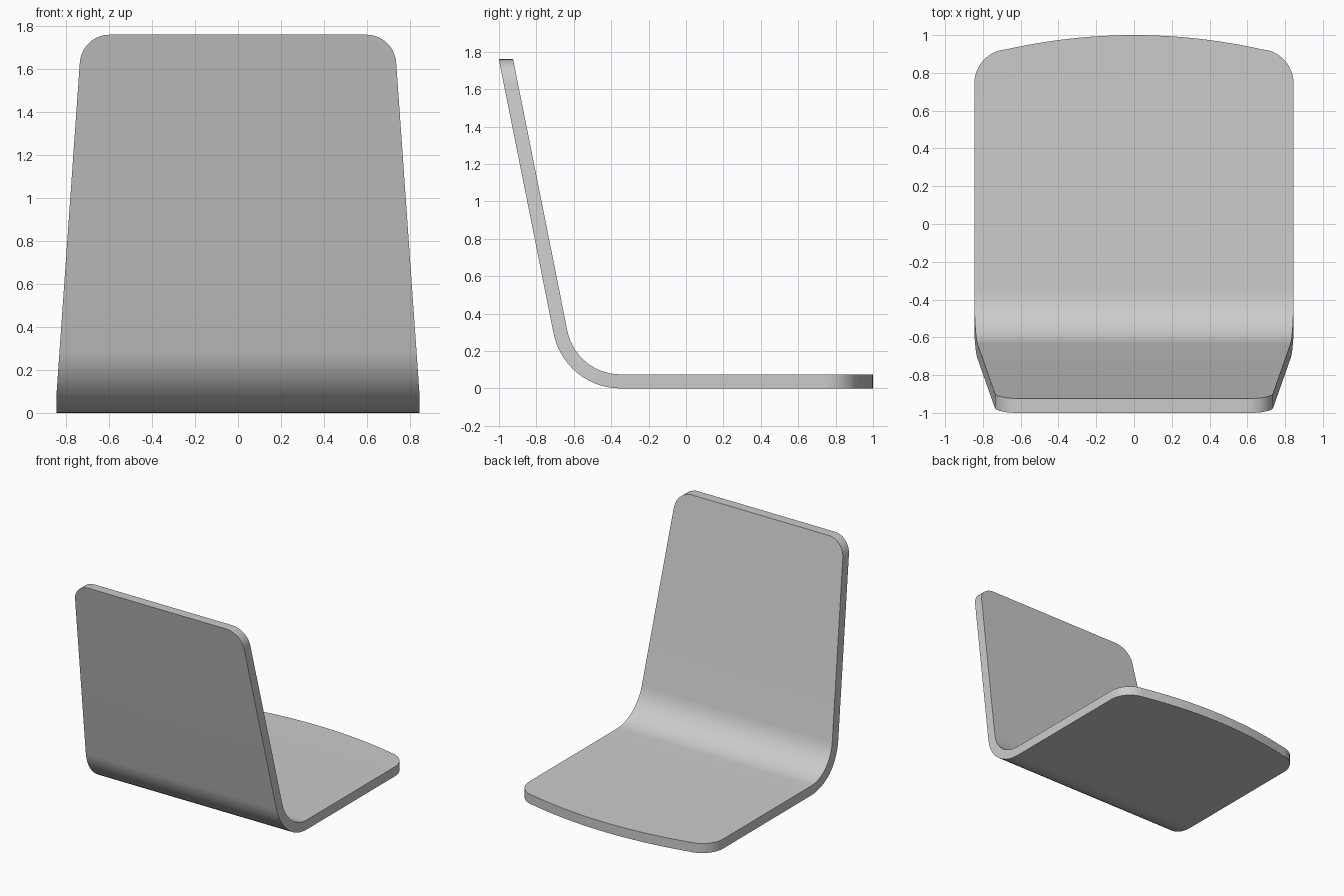
import bpy, bmesh
from math import sin, cos, radians, tan
from mathutils import Vector

if "Cube" in bpy.data.objects:
    bpy.data.objects.remove(bpy.data.objects["Cube"])


def prism(name, outline, place, lo, hi):
    """Extrude a 2D outline; place(a, b, depth) maps it into 3D."""
    bm = bmesh.new()
    face = bm.faces.new([bm.verts.new(place(a, b, lo)) for a, b in outline])
    ext = bmesh.ops.extrude_face_region(bm, geom=[face])
    move = Vector(place(0, 0, hi)) - Vector(place(0, 0, lo))
    bmesh.ops.translate(bm, vec=move,
                        verts=[g for g in ext["geom"] if isinstance(g, bmesh.types.BMVert)])
    bmesh.ops.recalc_face_normals(bm, faces=bm.faces)
    mesh = bpy.data.meshes.new(name)
    bm.to_mesh(mesh)
    bm.free()
    obj = bpy.data.objects.new(name, mesh)
    bpy.context.collection.objects.link(obj)
    return obj


def round_corner(prev, corner, nxt, t, n=10):
    """Circular fillet with tangent length t on both legs."""
    c = Vector(corner)
    u, v = (Vector(prev) - c).normalized(), (Vector(nxt) - c).normalized()
    half = u.angle(v) / 2
    r = t * tan(half)
    centre = c + (u + v).normalized() * (t / cos(half))
    a, b = c + u * t - centre, c + v * t - centre
    sweep = a.angle(b)
    return [tuple(centre + (a * sin(sweep * (1 - i / n)) + b * sin(sweep * i / n)) / sin(sweep))
            for i in range(n + 1)]


def mirrored(right):
    return right + [(-x, y) for x, y in reversed(right) if abs(x) > 1e-6]


# Bent side profile, left overlong at both ends for trimming
LEAN = 78.7
CY, CZ, R_OUT, THICK = -0.35, 0.365, 0.365, 0.075


def profile_side(r, n=14):
    pts = [(1.2, CZ - r)]
    for i in range(n + 1):
        a = radians(270 - LEAN * i / n)
        pts.append((CY + r * cos(a), CZ + r * sin(a)))
    y, z = pts[-1]
    pts.append((y - (1.9 - z) / tan(radians(LEAN)), 1.9))
    return pts


outline = profile_side(R_OUT) + profile_side(R_OUT - THICK)[::-1]
shell = prism("seat_shell", outline, lambda a, b, d: (d, a, b), -1, 1)

# Tapered backrest outline with rounded top corners
back = [(0.886, -0.5)] + round_corner((0.886, -0.5), (0.727, 1.76), (0, 1.76), 0.13)
back_trim = prism("back_trim", mirrored(back), lambda a, b, d: (a, d, b), -2, 2)

# Seat outline with bowed front edge and rounded corners
seat = [(0.845, -2)] + round_corner((0.845, -2), (0.845, 0.884), (0.70, 0.922), 0.14)
seat += [(x, 1 - 0.164 * x * x) for x in [0.68 * (1 - i / 12) for i in range(13)]]
seat_trim = prism("seat_trim", mirrored(seat), lambda a, b, d: (a, b, d), -1, 3)

bpy.context.view_layer.objects.active = shell
shell.select_set(True)
for cutter in (back_trim, seat_trim):
    cutter.hide_render = True
    mod = shell.modifiers.new("trim", "BOOLEAN")
    mod.operation = "INTERSECT"
    mod.solver = "EXACT"
    mod.object = cutter
    bpy.ops.object.modifier_apply(modifier=mod.name)
    bpy.data.objects.remove(cutter)

bpy.ops.object.shade_smooth_by_angle(angle=radians(30))
